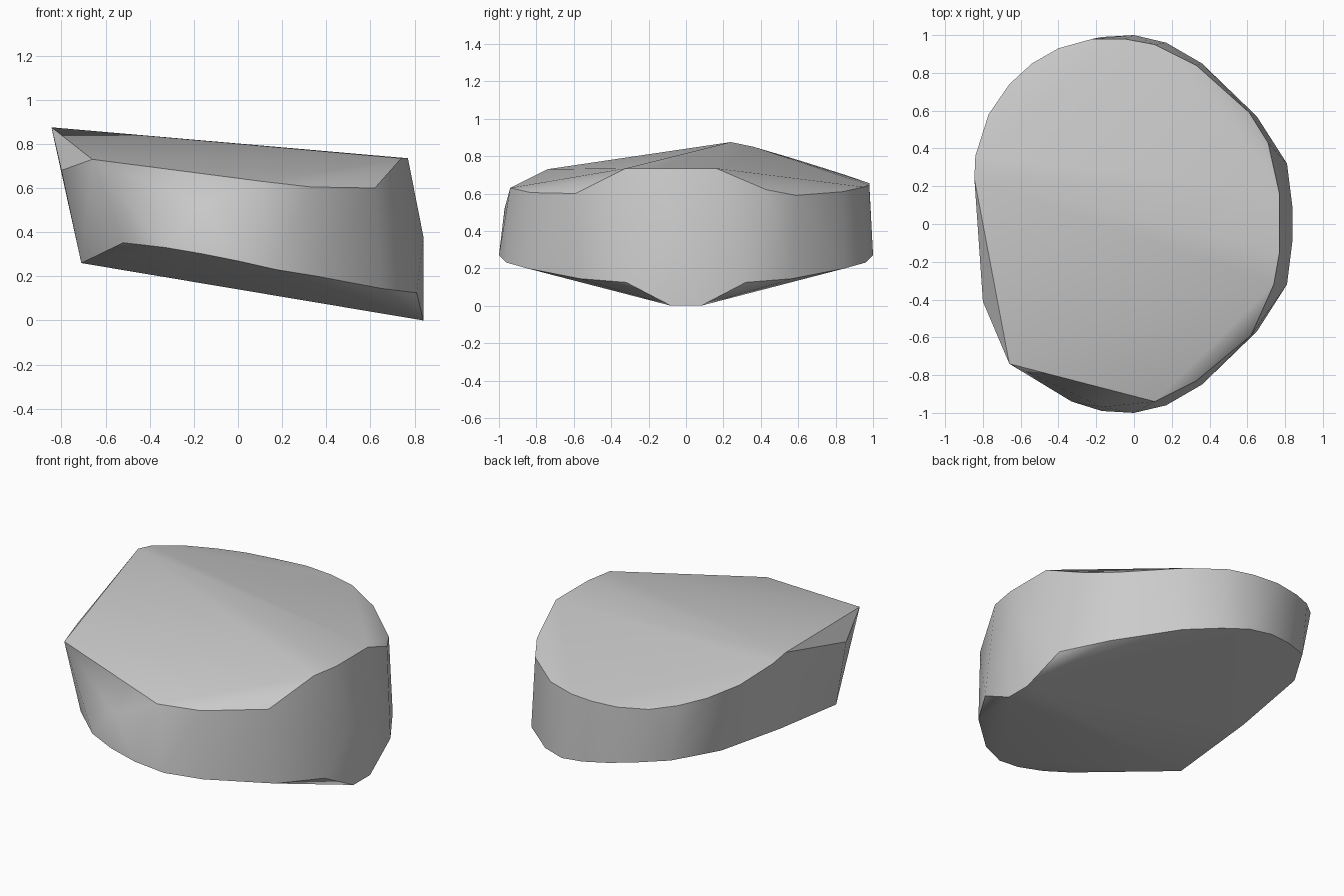
import bpy
import bmesh
from math import radians

default_cube = bpy.data.objects.get("Cube")
if default_cube:
    bpy.data.objects.remove(default_cube, do_unlink=True)


def make_material(name, color):
    material = bpy.data.materials.new(name)
    material.use_nodes = True
    material.diffuse_color = color
    shader = next(node for node in material.node_tree.nodes if node.type == "BSDF_PRINCIPLED")
    shader.inputs["Base Color"].default_value = color
    return material


def mirrored(points):
    """Return the points together with their front/back reflections."""
    return points + [(x, -y, z) for x, y, z in points]


def underside_height(x, y):
    """Height of the underside, which rises toward the right and the two sides."""
    return 0.204 * (0.84 - x) + 0.107 * (abs(y) - 0.08)


def convex_solid(name, points, material):
    """Wrap the points in a closed faceted solid with planar faces merged."""
    mesh = bpy.data.meshes.new(name)
    bm = bmesh.new()
    for point in points:
        bm.verts.new(point)
    hull = bmesh.ops.convex_hull(bm, input=bm.verts)
    loose = set(hull["geom_interior"]) | set(hull["geom_unused"])
    loose_verts = [item for item in loose if isinstance(item, bmesh.types.BMVert)]
    bmesh.ops.delete(bm, geom=loose_verts, context="VERTS")
    bmesh.ops.dissolve_limit(bm, angle_limit=radians(1), verts=bm.verts, edges=bm.edges)
    bmesh.ops.recalc_face_normals(bm, faces=bm.faces)
    bm.to_mesh(mesh)
    bm.free()
    mesh.materials.append(material)
    solid = bpy.data.objects.new(name, mesh)
    bpy.context.collection.objects.link(solid)
    return solid


# Upper rim: sloping ridge, rounded back and clipped front corner
top_ridge = [(-0.845, 0.24, 0.875), (0.77, 0.16, 0.735), (0.77, -0.15, 0.735)]
top_back = [
    (-0.84, 0.36, 0.85), (-0.77, 0.58, 0.785), (-0.66, 0.74, 0.735),
    (-0.54, 0.85, 0.7), (-0.4, 0.93, 0.67), (-0.22, 0.98, 0.655),
    (-0.05, 0.98, 0.645), (0.11, 0.95, 0.635), (0.33, 0.84, 0.61),
    (0.61, 0.59, 0.59), (0.71, 0.43, 0.62),
]
top_front = [
    (-0.66, -0.74, 0.73), (0.11, -0.94, 0.63), (0.33, -0.83, 0.605),
    (0.74, -0.32, 0.735), (0.62, -0.59, 0.6),
]

# Bulges on the walls
wall_points = [(-0.8, -0.41, 0.68), (-0.17, -0.97, 0.52)] + mirrored([(0.84, 0.08, 0.38)])

# Lower rim: two-sided underside with a chipped right end
rim_outline = mirrored([(x, y, 0) for x, y in [
    (-0.33, 0.94), (-0.17, 0.99), (0, 1), (0.17, 0.96)]])
rim_outline += [(x, y, 0) for x, y in [
    (-0.71, 0.1), (-0.66, 0.6), (-0.5, 0.86), (-0.52, -0.78)]]
lower_rim = [(x, y, underside_height(x, y)) for x, y, z in rim_outline]
chipped_end = mirrored([
    (0.84, 0.08, 0), (0.81, 0.32, 0.125), (0.65, 0.57, 0.145), (0.36, 0.85, 0.2)])
low_corner = [(-0.71, -0.44, 0.26)]

# Stone
stone_grey = make_material("stone grey", (0.6, 0.6, 0.6, 1))
stone = convex_solid(
    "stone",
    top_ridge + top_back + top_front + wall_points + lower_rim + chipped_end + low_corner,
    stone_grey,
)

# Soft walls with crisp rims
bpy.context.view_layer.objects.active = stone
stone.select_set(True)
bpy.ops.object.shade_smooth_by_angle(angle=radians(30))
